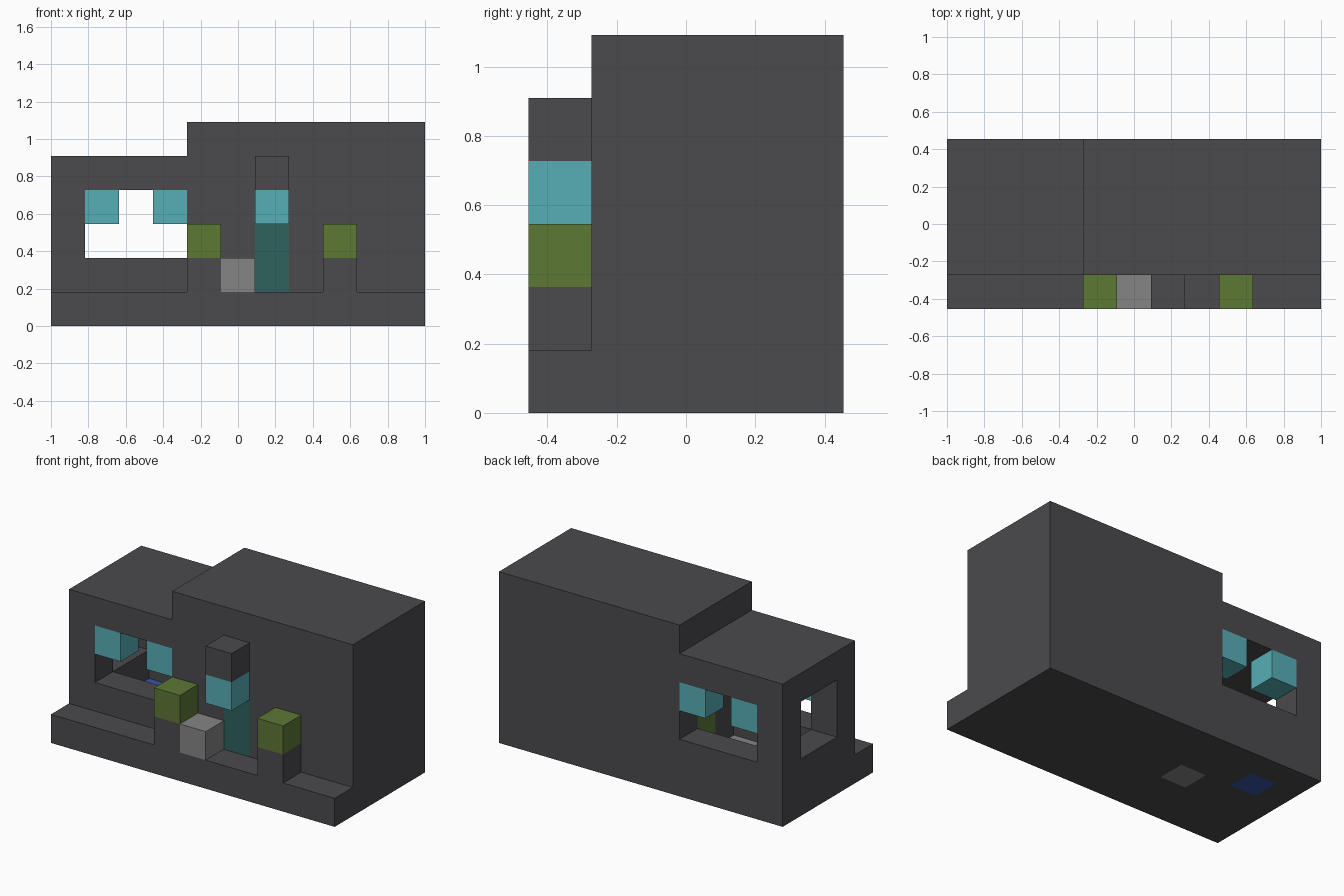
import bpy
import bmesh
from itertools import product
from mathutils import Vector

cube = bpy.data.objects.get("Cube")
if cube:
    bpy.data.objects.remove(cube, do_unlink=True)

NX, NY = 11, 5
U = 2 / NX  # size of one building block


def material(name, rgb):
    mat = bpy.data.materials.new(name)
    mat.use_nodes = True
    mat.diffuse_color = (*rgb, 1)
    mat.node_tree.nodes["Principled BSDF"].inputs["Base Color"].default_value = (*rgb, 1)
    return mat


STONE = material("dark stone", (0.07, 0.069, 0.076))
GLASS = material("cyan glass", (0.095, 0.43, 0.47))
TEAL = material("dark teal", (0.026, 0.122, 0.107))
GREEN = material("leaf green", (0.109, 0.188, 0.036))
GREY = material("light grey", (0.235, 0.235, 0.235))
BLUE = material("blue", (0.04, 0.09, 0.38))


def box(x, y, z):
    """Set of block cells in inclusive index ranges."""
    ranges = [range(a[0], a[1] + 1) if isinstance(a, tuple) else (a,) for a in (x, y, z)]
    return set(product(*ranges))


# Small coloured parts
parts = {
    "blue_floor_tile": (BLUE, box(1, 3, 0)),
    "grey_floor_tile": (GREY, box(3, 2, 0)),
    "front_door": (TEAL, box(6, 1, (1, 2))),
    "inner_door": (GREEN, box(4, 3, (1, 2))),
    "doorstep_block": (GREY, box(5, 0, 1)),
    "porch_lamp": (GLASS, box(6, 0, 3)),
    "porch_lamp_cap": (STONE, box(6, 0, 4)),
}
for side, x in (("right", 4), ("left", 8)):
    parts[side + "_planter"] = (STONE, box(x, 0, 1))
    parts[side + "_shrub"] = (GREEN, box(x, 0, 2))
for wall, y in (("front", 1), ("back", 4)):
    for side, x in (("right", 1), ("left", 3)):
        parts[f"{wall}_{side}_window_pane"] = (GLASS, box(x, y, 3))

# Base, main block, and low wing with a hollow room and window openings
taken = set().union(*(cells for _, cells in parts.values()))
room = box((1, 3), (2, 3), (1, 3))
openings = box((1, 3), (1, 4), (2, 3)) | box(0, (2, 3), (2, 3))
parts["base"] = (STONE, box((0, 10), (0, 4), 0) - taken)
parts["main_block"] = (STONE, box((4, 10), (1, 4), (1, 5)) - taken)
parts["low_wing"] = (STONE, box((0, 3), (1, 4), (1, 4)) - room - openings - taken)

solid = set().union(*(cells for _, cells in parts.values()))


def build(name, mat, cells):
    """Build the exposed skin of a set of cells and merge its flat faces."""
    bm = bmesh.new()
    verts = {}

    def vert(p):
        if p not in verts:
            verts[p] = bm.verts.new(((p[0] - NX / 2) * U, (p[1] - NY / 2) * U, p[2] * U))
        return verts[p]

    for cell in sorted(cells):
        for axis, step in product(range(3), (0, 1)):
            near = list(cell)
            near[axis] += 2 * step - 1
            if tuple(near) in solid:
                continue
            ring = []
            for a, b in ((0, 0), (1, 0), (1, 1), (0, 1)):
                p = list(cell)
                p[axis] += step
                p[(axis + 1) % 3] += a
                p[(axis + 2) % 3] += b
                ring.append(vert(tuple(p)))
            bm.faces.new(ring if step else ring[::-1])
    bmesh.ops.dissolve_limit(bm, angle_limit=0.01, verts=bm.verts, edges=bm.edges)
    mesh = bpy.data.meshes.new(name)
    bm.to_mesh(mesh)
    bm.free()
    mesh.materials.append(mat)
    bpy.context.collection.objects.link(bpy.data.objects.new(name, mesh))


for name, (mat, cells) in parts.items():
    build(name, mat, cells)
